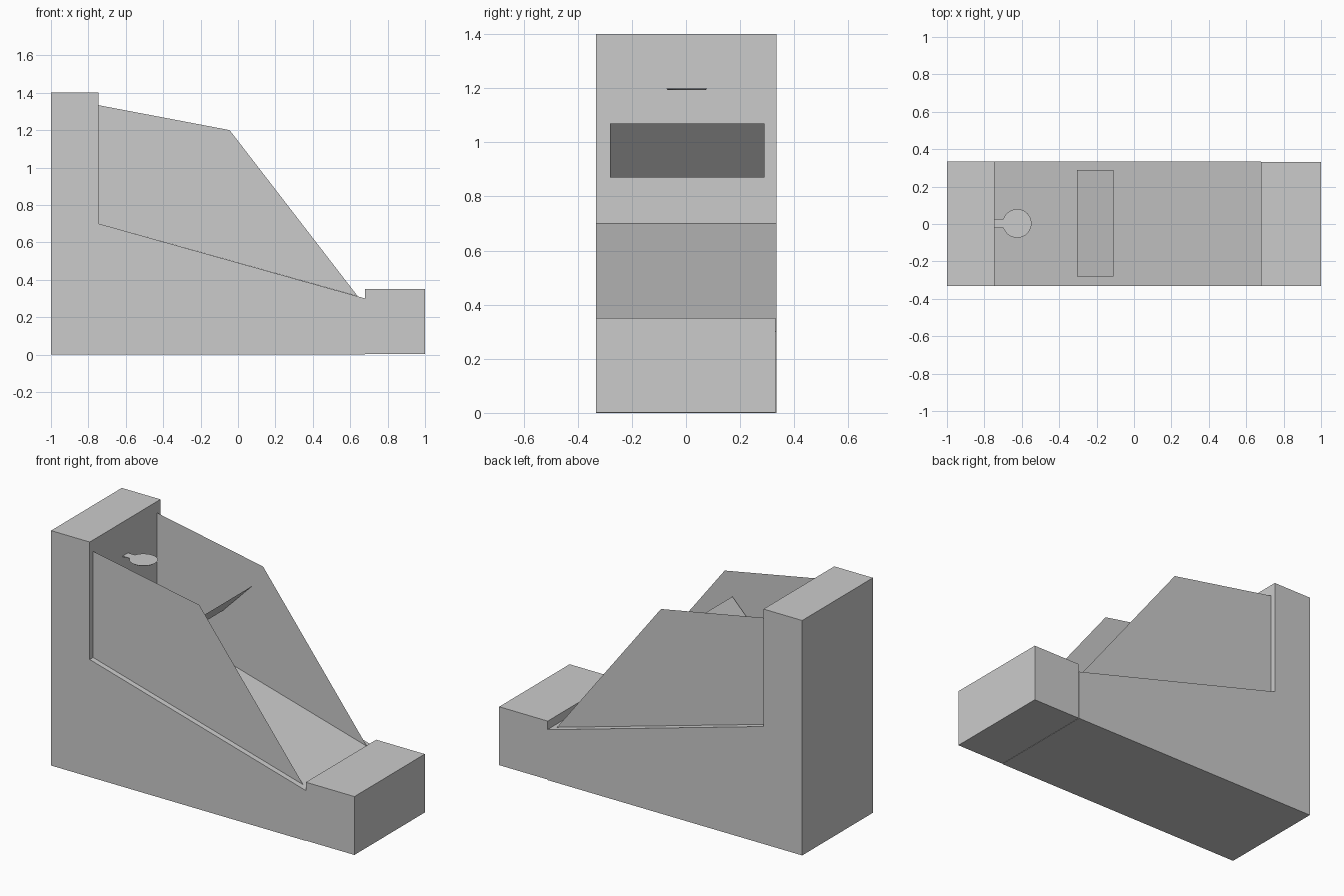
import bpy, bmesh
from mathutils import Matrix

if "Cube" in bpy.data.objects:
    bpy.data.objects.remove(bpy.data.objects["Cube"])


def finish(name, bm, solid=True):
    if solid:
        bmesh.ops.recalc_face_normals(bm, faces=bm.faces)
    mesh = bpy.data.meshes.new(name)
    bm.to_mesh(mesh)
    bm.free()
    obj = bpy.data.objects.new(name, mesh)
    bpy.context.collection.objects.link(obj)
    return obj


def side_profile(name, points, y0, y1=None):
    """Flat x-z profile at y0, extruded to y1 when given."""
    bm = bmesh.new()
    face = bm.faces.new([bm.verts.new((x, y0, z)) for x, z in points])
    if y1 is not None:
        ext = bmesh.ops.extrude_face_region(bm, geom=[face])
        verts = [v for v in ext["geom"] if isinstance(v, bmesh.types.BMVert)]
        bmesh.ops.translate(bm, verts=verts, vec=(0, y1 - y0, 0))
    return finish(name, bm, y1 is not None)


# Cabinet: tall rear tower with sloping ramp
side_profile("cabinet_body",
             [(-1, 0), (0.68, 0), (0.68, 0.30), (-0.745, 0.70),
              (-0.745, 1.40), (-1, 1.40)], -0.332, 0.334)

# Low front box
side_profile("front_box",
             [(0.68, 0.002), (1, 0.002), (1, 0.35), (0.68, 0.35)],
             -0.332, 0.331)

# Thin side panels
for label, y in (("right", -0.30), ("left", 0.30)):
    side_profile(label + "_side_panel",
                 [(-0.745, 0.70), (0.64, 0.312), (-0.045, 1.20),
                  (-0.745, 1.333)], y)

# Slanted cross panel between the sides
bm = bmesh.new()
bm.faces.new([bm.verts.new(c) for c in (
    (-0.305, -0.28, 0.87), (-0.11, -0.28, 1.07),
    (-0.11, 0.29, 1.07), (-0.305, 0.29, 0.87))])
finish("cross_panel", bm, False)

# Hoop disc with a slim rim
bm = bmesh.new()
bmesh.ops.create_cone(bm, cap_ends=True, segments=32, radius1=0.069,
                      radius2=0.077, depth=0.006,
                      matrix=Matrix.Translation((-0.625, 0.003, 1.196)))
finish("hoop_disc", bm)

# Bracket joining the hoop to the tower
side_profile("hoop_bracket",
             [(-0.745, 1.194), (-0.69, 1.194), (-0.69, 1.198),
              (-0.745, 1.198)], -0.022, 0.028)
